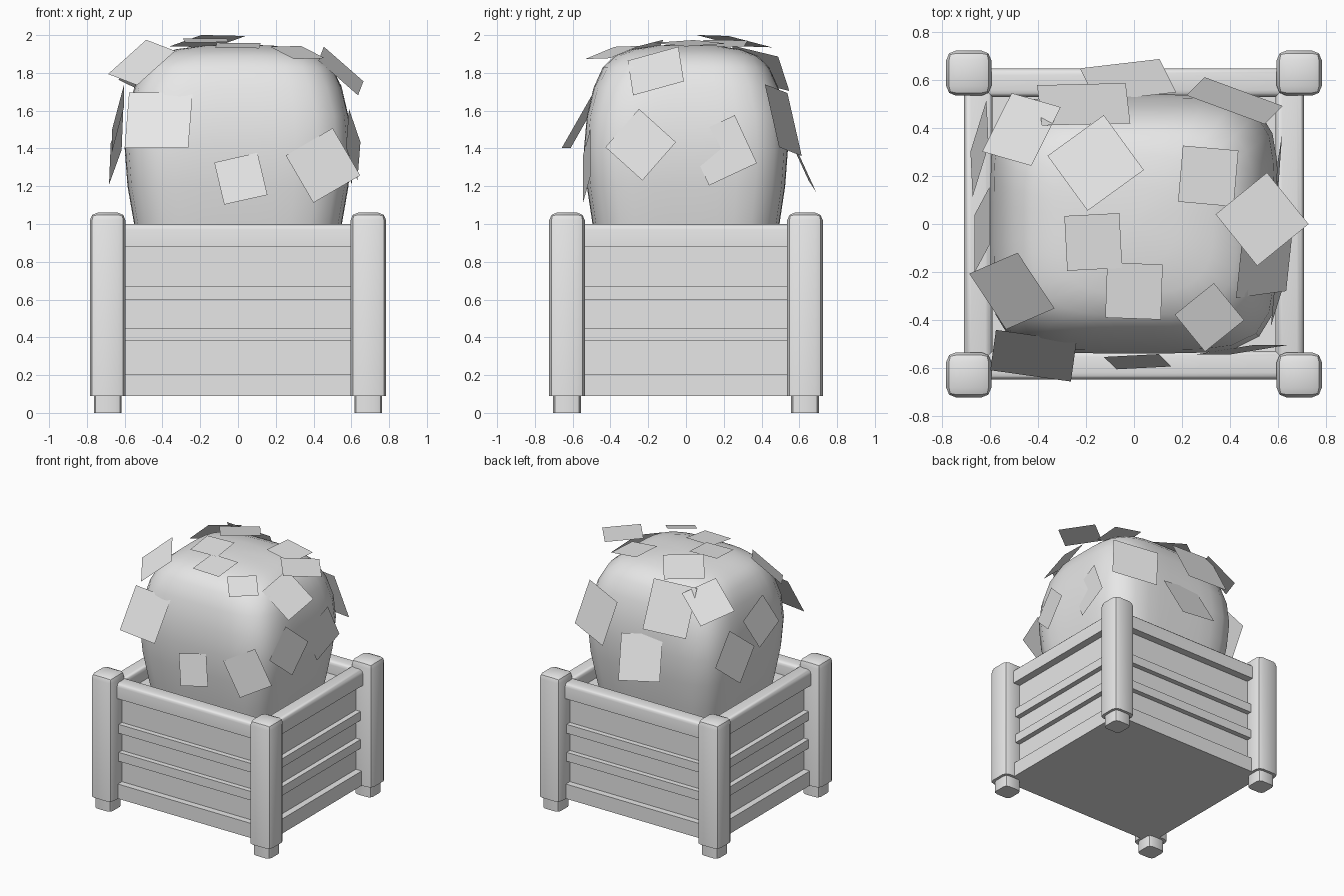
import bpy
import bmesh
import math
from mathutils import Euler, Vector

scene = bpy.context.scene
default = scene.objects.get("Cube")
if default:
    bpy.data.objects.remove(default, do_unlink=True)

grey = bpy.data.materials.new("plain_grey")
grey.use_nodes = True
COLOUR = (0.8, 0.8, 0.8, 1)
grey.diffuse_color = COLOUR
grey.node_tree.nodes["Principled BSDF"].inputs["Base Color"].default_value = COLOUR


def add_object(name, bm, smooth=True):
    """Turn a bmesh into a named, coloured object."""
    mesh = bpy.data.meshes.new(name)
    bm.to_mesh(mesh)
    bm.free()
    mesh.materials.append(grey)
    obj = bpy.data.objects.new(name, mesh)
    scene.collection.objects.link(obj)
    if smooth:
        bpy.ops.object.select_all(action="DESELECT")
        obj.select_set(True)
        bpy.context.view_layer.objects.active = obj
        bpy.ops.object.shade_smooth_by_angle(angle=math.radians(40))
    return obj


def box(name, low, high, bevel=0, segments=2, keep=None):
    """Box between two corners; keep picks the edges to bevel."""
    low, high = Vector(low), Vector(high)
    bm = bmesh.new()
    bmesh.ops.create_cube(bm, size=1)
    bmesh.ops.scale(bm, vec=high - low, verts=bm.verts)
    bmesh.ops.translate(bm, vec=(low + high) / 2, verts=bm.verts)
    if bevel:
        edges = [e for e in bm.edges if keep is None or keep(e)]
        bmesh.ops.bevel(bm, geom=edges, offset=bevel, segments=segments,
                        profile=0.5, affect="EDGES")
    return add_object(name, bm)


def not_bottom(edge):
    return max(v.co.z for v in edge.verts) > 0.5


def upright(edge):
    a, b = edge.verts
    return abs(a.co.z - b.co.z) > 0.01


# Corner posts with feet
POST_X, POST_Y = 0.69, 0.63
for x_side, x_name in ((1, "left"), (-1, "right")):
    for y_side, y_name in ((-1, "front"), (1, "back")):
        x, y = x_side * POST_X, y_side * POST_Y
        for part, r, z0, z1, bevel, rule in (
                ("post", 0.094, 0.09, 1.06, 0.04, not_bottom),
                ("foot", 0.073, 0, 0.09, 0.03, upright)):
            box(f"{y_name}_{x_name}_{part}", (x - r, y - r, z0),
                (x + r, y + r, z1), bevel, 2, rule)

# Planter walls, with raised slats on every side
WALL_X, WALL_Y = 0.65, 0.59
box("planter_body", (-WALL_X, -WALL_Y, 0.09), (WALL_X, WALL_Y, 0.9))
box("base_board", (-0.7, -0.64, 0.09), (0.7, 0.64, 0.205))
for name, z in (("lower_slat", 0.38), ("upper_slat", 0.6)):
    box(name, (-0.69, -0.63, z), (0.69, 0.63, z + 0.07))

# Rim rails around the open top
RIM_X, RIM_Y, RIM_WIDTH = 0.71, 0.65, 0.12


def rim_edge(edge):
    return min(v.co.z for v in edge.verts) > 0.95


for side, name in ((-1, "front"), (1, "back")):
    y0, y1 = sorted((side * RIM_Y, side * (RIM_Y - RIM_WIDTH)))
    box(name + "_rim", (-POST_X, y0, 0.88), (POST_X, y1, 1), 0.03, 3, rim_edge)
for side, name in ((1, "left"), (-1, "right")):
    x0, x1 = sorted((side * RIM_X, side * (RIM_X - RIM_WIDTH)))
    box(name + "_rim", (x0, -POST_Y, 0.88), (x1, POST_Y, 1), 0.03, 3, rim_edge)

# Bush: rounded-square rings (height, half width, half depth, squareness)
RINGS = ((0.89, 0.53, 0.475, 5), (1.0, 0.55, 0.495, 5), (1.2, 0.585, 0.525, 5),
         (1.4, 0.6, 0.54, 5), (1.57, 0.585, 0.525, 5), (1.72, 0.55, 0.49, 4.5),
         (1.83, 0.5, 0.44, 4), (1.89, 0.43, 0.38, 3.5), (1.925, 0.33, 0.29, 3),
         (1.945, 0.18, 0.16, 2.5))
SIDES = 40
bm = bmesh.new()
rings = []
for z, rx, ry, power in RINGS:
    ring = []
    for i in range(SIDES):
        a = math.tau * i / SIDES
        c, s = math.cos(a), math.sin(a)
        k = (abs(c) ** power + abs(s) ** power) ** (-1 / power)
        ring.append(bm.verts.new((rx * k * c, ry * k * s, z)))
    rings.append(ring)
for low, high in zip(rings, rings[1:]):
    for i in range(SIDES):
        j = (i + 1) % SIDES
        bm.faces.new((low[i], low[j], high[j], high[i]))
tip = bm.verts.new((0, 0, 1.95))
for i in range(SIDES):
    bm.faces.new((rings[-1][i], rings[-1][(i + 1) % SIDES], tip))
add_object("bush", bm)

# Square leaf cards: x, y, z, facing, lean, roll (degrees), size
LEAVES = {
    "front": ((-.42, -.55, 1.55, -98, 60, 0, .34),
              (.015, -.575, 1.24, -90, 77, 13, .235),
              (.45, -.525, 1.31, -83, 86, 30, .29)),
    "left": ((.545, -.16, 1.81, -22, 45, 22, .28),
             (.61, -.24, 1.42, -12, 84, 49, .27),
             (.6, .19, 1.39, -5, 88, 25, .28)),
    "back": ((.42, .515, 1.55, 72, 74, -8, .35),
             (-.025, .6, 1.35, 92, 65, 11, .34),
             (-.21, .5, 1.745, 90, 63, 3, .37)),
    "right": ((-.645, .315, 1.41, 171, 80, -40, .29),
              (-.635, -.025, 1.56, 174, 78, 27, .27)),
    "top": ((-.47, .395, 1.825, 140, 43, 18, .28),
            (-.51, -.28, 1.855, -133, 42, -18, .285),
            (-.16, .255, 1.968, 121, 12, 5, .29),
            (.31, .2, 1.957, 0, 8, -5, .235),
            (.535, .02, 1.957, 0, 5, 39, .277),
            (-.17, -.075, 1.972, -90, 5, 3, .23),
            (0, -.28, 1.945, -90, 7, -2, .232),
            (.315, -.39, 1.908, -55, 18, 4, .21)),
}
for side, cards in LEAVES.items():
    for number, (x, y, z, facing, lean, roll, size) in enumerate(cards, 1):
        turn = (Euler((0, 0, math.radians(facing))).to_matrix()
                @ Euler((0, math.radians(lean), 0)).to_matrix()
                @ Euler((0, 0, math.radians(roll))).to_matrix())
        bm = bmesh.new()
        bmesh.ops.create_grid(bm, x_segments=1, y_segments=1, size=size / 2)
        bmesh.ops.transform(bm, matrix=turn.to_4x4(), verts=bm.verts)
        bmesh.ops.translate(bm, vec=(x, y, z), verts=bm.verts)
        add_object(f"{side}_leaf_{number}", bm, smooth=False)
